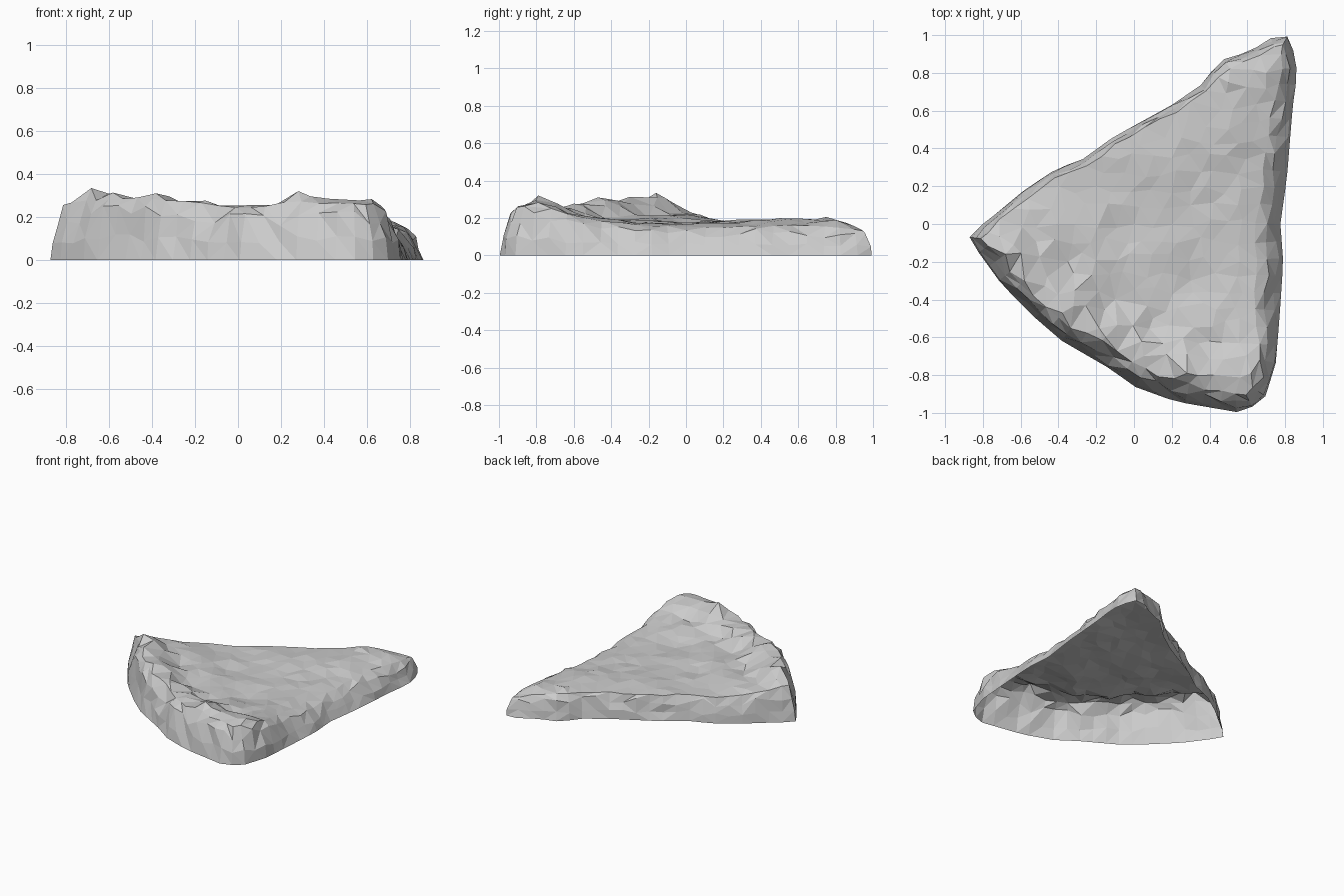
import bpy, bmesh, random, math
from mathutils import Vector
from mathutils.geometry import delaunay_2d_cdt

if "Cube" in bpy.data.objects:
    bpy.data.objects.remove(bpy.data.objects["Cube"])

random.seed(7)

# Clockwise footprint: x, y, rim inset, rim height
OUTLINE = [
    (-.87, -.07, .07, .26), (-.84, -.03, .05, .25), (-.76, .03, .04, .24),
    (-.58, .18, .04, .19), (-.40, .30, .04, .18), (-.29, .33, .04, .18),
    (-.11, .46, .04, .18), (.20, .63, .04, .18), (.36, .74, .04, .18),
    (.42, .82, .04, .18), (.49, .885, .05, .18), (.60, .905, .04, .17),
    (.75, 1.0, .05, .13), (.83, .99, .05, .13), (.865, .80, .08, .15),
    (.84, .62, .10, .16), (.81, .25, .12, .15), (.775, 0, .12, .15),
    (.79, -.20, .15, .16), (.77, -.50, .14, .19), (.75, -.74, .08, .25),
    (.69, -.93, .07, .26), (.57, -1.0, .09, .26), (.22, -.94, .10, .27),
    (0, -.86, .10, .24), (-.12, -.77, .10, .25), (-.38, -.62, .09, .28),
    (-.52, -.50, .08, .29), (-.70, -.32, .08, .28), (-.83, -.14, .07, .27)]

# Heights inside the rim: two raised corners, a ridge and a shallow basin
TOP = [(-.68, -.16, .335), (-.58, -.30, .31), (-.38, -.47, .31), (-.15, -.60, .28),
       (.05, -.70, .26), (.28, -.79, .325), (.42, -.80, .285), (.62, -.79, .29),
       (-.52, -.02, .22), (-.35, -.2, .20), (-.1, -.4, .18), (.1, -.5, .18),
       (.4, -.62, .20), (.56, -.5, .20), (.3, -.3, .16), (.56, -.2, .17),
       (0, 0, .17), (-.2, .2, .18), (.2, .35, .19), (.55, .1, .17),
       (.5, .5, .20), (.7, .8, .19), (.5, .75, .20), (.3, .1, .175)]


def resample(points, count):
    vs = [Vector(p) for p in points]
    vs.append(vs[0])
    lengths = [(b.xy - a.xy).length for a, b in zip(vs, vs[1:])]
    step, out, start = sum(lengths) / count, [], 0
    for a, b, length in zip(vs, vs[1:], lengths):
        while len(out) < count and len(out) * step < start + length:
            out.append(a.lerp(b, (len(out) * step - start) / length))
        start += length
    return out


def jitter(r):
    return random.uniform(-r, r)


N = 64
edge = resample(OUTLINE, N)
normals = []
for i in range(N):
    t = (edge[(i + 1) % N].xy - edge[i - 1].xy).normalized()
    normals.append(Vector((t.y, -t.x)))

# Side wall rings, rounding inwards to the rim
bm = bmesh.new()
rings = []
for inset, height in ((0, 0), (.22, .36), (.55, .76), (1, 1)):
    ring = []
    for p, n in zip(edge, normals):
        wobble = jitter(.014) if inset else 0
        xy = p.xy + n * (p.z * inset + max(wobble, -p.z * .15))
        z = p.w * height * (1 + (jitter(.2) if 0 < inset < 1 else 0)) + wobble * .3
        ring.append(bm.verts.new((xy.x, xy.y, z)))
    rings.append(ring)
for low, high in zip(rings, rings[1:]):
    for i in range(N):
        j = (i + 1) % N
        a, b, c, d = low[i], high[i], high[j], low[j]
        if random.random() < .5:
            bm.faces.new((a, b, c)), bm.faces.new((a, c, d))
        else:
            bm.faces.new((a, b, d)), bm.faces.new((b, c, d))

# Uneven top surface, triangulated from scattered points inside the rim
rim = [v.co.copy() for v in rings[-1]]
controls = [Vector(c) for c in TOP] + rim[::3]


def top_height(p):
    total = weight = 0
    for c in controls:
        w = 1 / ((c.xy - p).length + .02) ** 3.5
        total, weight = total + w * c.z, weight + w
    return total / weight + jitter(.006)


def inside(p):
    hit = False
    for a, b in zip(rim, rim[1:] + rim[:1]):
        if (a.y > p.y) != (b.y > p.y) and p.x < a.x + (p.y - a.y) * (b.x - a.x) / (b.y - a.y):
            hit = not hit
    return hit


flat = [p.xy for p in rim]
flat += [Vector(c[:2]) for c in TOP if inside(Vector(c[:2]))]
fixed = list(flat)
S = .098
for row in range(-11, 12):
    for col in range(-10, 11):
        p = Vector((col * S + (row % 2) * S / 2 + jitter(.025), row * S * .9 + jitter(.025)))
        if inside(p) and min((p - q).length for q in fixed) > .055:
            flat.append(p)
pts, _, faces, origin, _, _ = delaunay_2d_cdt(flat, [], [list(range(N))], 1, 1e-6)
verts = []
for p, o in zip(pts, origin):
    if o and o[0] < N:
        verts.append(rings[-1][o[0]])
    else:
        verts.append(bm.verts.new((p.x, p.y, top_height(p))))
for f in faces:
    bm.faces.new([verts[i] for i in f])

# Open underside, flat facets
bmesh.ops.recalc_face_normals(bm, faces=bm.faces)
if sum(f.normal.z * f.calc_area() for f in bm.faces) < 0:
    bmesh.ops.reverse_faces(bm, faces=bm.faces)
mesh = bpy.data.meshes.new("rock_slab")
bm.to_mesh(mesh)
bm.free()
rock = bpy.data.objects.new("rock_slab", mesh)
bpy.context.collection.objects.link(rock)
